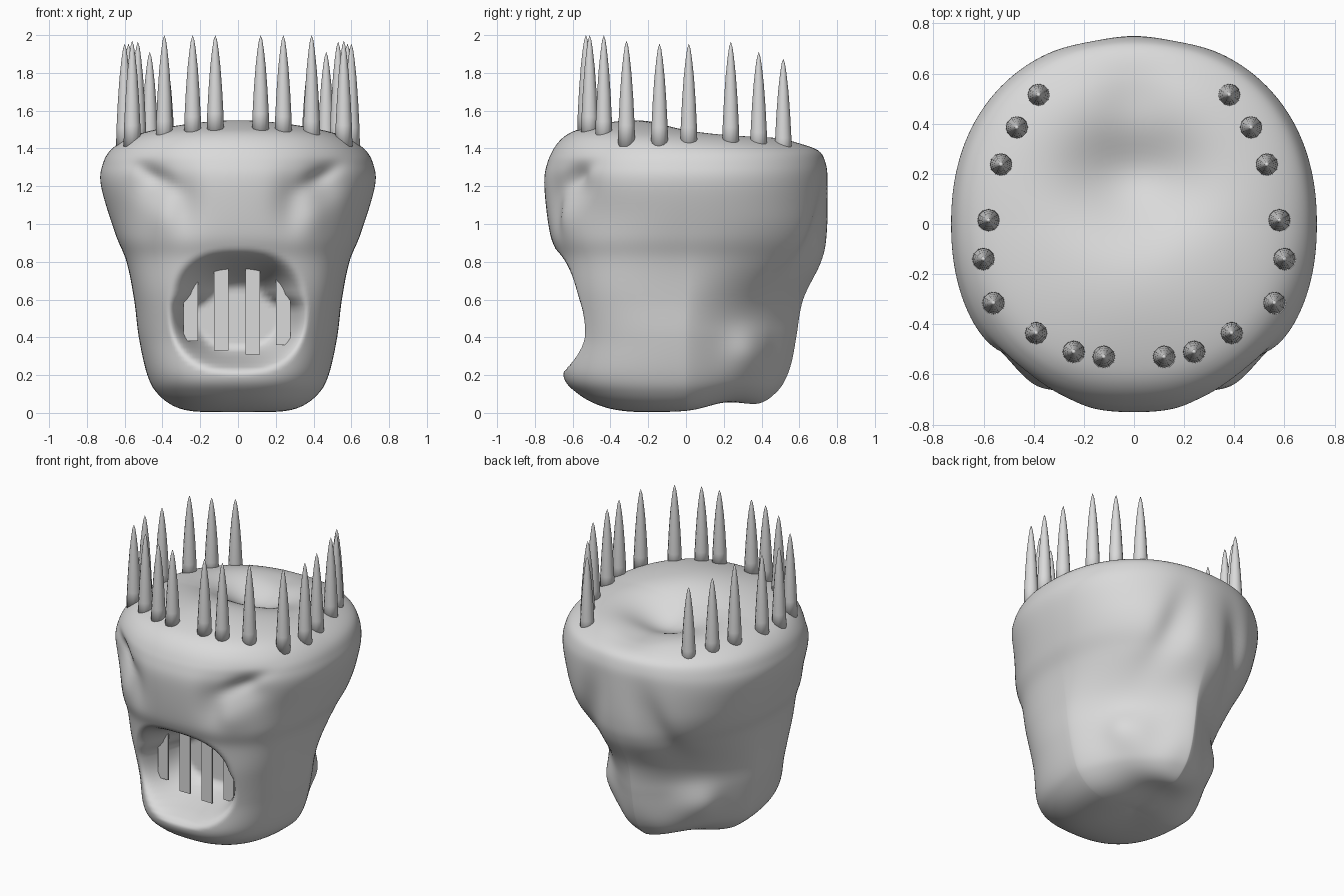
import bpy, bmesh, math

if "Cube" in bpy.data.objects:
    bpy.data.objects.remove(bpy.data.objects["Cube"])

grey = bpy.data.materials.new("stone grey")
grey.diffuse_color = (0.7, 0.7, 0.7, 1)
grey.use_nodes = True
grey.node_tree.nodes["Principled BSDF"].inputs["Base Color"].default_value = grey.diffuse_color


def finish(name, bm, smooth=True):
    bmesh.ops.remove_doubles(bm, verts=bm.verts, dist=0.0005)
    bmesh.ops.recalc_face_normals(bm, faces=bm.faces)
    me = bpy.data.meshes.new(name)
    bm.to_mesh(me)
    bm.free()
    me.materials.append(grey)
    for p in me.polygons:
        p.use_smooth = smooth
    ob = bpy.data.objects.new(name, me)
    bpy.context.collection.objects.link(ob)
    return ob


def sstep(a, b, v):
    t = max(0, min(1, (v - a) / (b - a)))
    return t * t * (3 - 2 * t)


def bump(*pairs):
    # gaussian falloff from (offset, spread) pairs
    return math.exp(-sum((d / s) ** 2 for d, s in pairs))


def catmull(a, b, c, d, t):
    return 0.5 * (2 * b + (c - a) * t + (2 * a - 5 * b + 4 * c - d) * t * t
                  + (3 * b - a - 3 * c + d) * t ** 3)


# head cross-sections: height, half width, front depth, back depth
ROWS = [(0.02, 0, 0, 0), (0.005, .2, .25, .2), (.03, .33, .43, .38),
        (.1, .425, .57, .5), (.2, .48, .65, .56), (.4, .525, .63, .585),
        (.6, .55, .635, .62), (.8, .59, .665, .715), (.95, .65, .72, .745),
        (1.2, .725, .75, .75), (1.32, .715, .735, .74), (1.4, .665, .69, .695),
        (1.46, .56, .58, .59), (1.5, .4, .42, .43), (1.525, .2, .2, .2),
        (1.53, 0, 0, 0)]
COLS, STEPS = 192, 8


def sculpt(x, y, z):
    ax = abs(x)
    nx, ny, nz = x, y, z
    sx = 1 if x >= 0 else -1
    if y < 0 and z < 1.42:
        # angry eye sockets with a slanting brow crease, and cheekbones
        ny += 0.06 * bump((ax - .45, .12), (z - 1.22, .11))
        ny += 0.03 * bump((z - (1.2 + .5 * (ax - .33)), .05), (ax - .43, .11))
        ny += 0.03 * bump((ax - .28, .08), (z - 1.12, .15))
        ny -= 0.02 * bump((ax - .4, .09), (z - 1.03, .1))
        # open mouth: sloping roof, rounded box outline, sloping lower lip
        up = z > .55
        d = ((ax / .375) ** 2.5 + (abs(z - .55) / (.32 if up else .34)) ** 2.5) ** .4
        m = 1 - sstep(.58 - .24 * sstep(.55, .63, z), 1.0, d)
        ny += m * (-.24 - ny)
    if y > 0 and z < 1.4:
        # shallow slanting groove beside the skull, and jaw corner bumps
        line = ax - (.2 + (1.15 - z) * .2)
        ny -= .05 * bump((line, .1), (z - .92, .24)) * sstep(.2, .5, y)
        j = bump((y - .33, .11), (z - .32, .12)) * sstep(.1, .25, ax)
        nx += sx * .05 * j
        ny += .01 * j
        ny -= .03 * bump((x, .1), (z - .12, .16)) * sstep(.3, .5, y)
    if z > 1.3:
        # tilted crown with a dished middle and a shallow rear channel
        k = sstep(1.36, 1.46, z)
        nz += k * ((-.06 if y < 0 else -.025) * y
                   - .15 * bump((x, .27), (y - .19, .21))
                   - .03 * bump((x, .15), (y - .5, .14))
                   + .015 * bump((x, .3), (y + .3, .2)))
    # arched underside at the rear
    nz += .05 * bump((x, .4), (y - .22, .16)) * (1 - sstep(.03, .25, z))
    return nx, ny, max(nz, 0)


# head: blunt in front, with a narrow wedge-shaped neck below the rear skull
bm = bmesh.new()
rings = []
for i in range(len(ROWS) - 1):
    q = [ROWS[max(0, min(len(ROWS) - 1, i + k))] for k in (-1, 0, 1, 2)]
    last = i == len(ROWS) - 2
    for s in range(STEPS + (1 if last else 0)):
        z, w, f, b = (catmull(*v, s / STEPS) for v in zip(*q))
        n_front = 2.5 + .5 * bump((z - .65, .2)) - .3 * sstep(.8, 1.1, z)
        n_back = 1.3 + .9 * sstep(.45, 1.05, z)
        ring = []
        for c in range(COLS):
            a = 2 * math.pi * c / COLS
            ca, sa = math.cos(a), math.sin(a)
            e = 2 / (n_back if sa > 0 else n_front)
            x = w * math.copysign(abs(ca) ** e, ca)
            y = (b if sa > 0 else f) * math.copysign(abs(sa) ** e, sa)
            ring.append(bm.verts.new(sculpt(x, y, z)))
        rings.append(ring)
for r0, r1 in zip(rings, rings[1:]):
    for c in range(COLS):
        n = (c + 1) % COLS
        bm.faces.new((r0[c], r0[n], r1[n], r1[c]))
finish("head", bm)

# mouth bars: thin flat teeth (x centre, bottom, top)
for i, (x, z0, z1) in enumerate([(-.25, .38, .73), (-.088, .33, .765),
                                 (.078, .31, .77), (.24, .36, .73)]):
    bm = bmesh.new()
    bmesh.ops.create_cube(bm, size=1)
    for v in bm.verts:
        v.co = (x + v.co.x * .077, -.44 + v.co.y * .01,
                (z0 + z1) / 2 + v.co.z * (z1 - z0))
    finish("tooth_bar_%d" % (i + 1), bm, False)

# crown spikes: x, y, base, tip
SPIKES = [(.12, -.53, 1.48, 2.0), (.24, -.51, 1.46, 2.0), (.39, -.435, 1.43, 2.0),
          (.56, -.315, 1.41, 1.97), (.6, -.14, 1.4, 1.955), (.58, .015, 1.4, 1.955),
          (.53, .237, 1.4, 1.965), (.467, .385, 1.38, 1.91), (.38, .515, 1.35, 1.875)]
PROFILE = [(0, .046), (.2, .043), (.45, .036), (.68, .027), (.85, .017),
           (.95, .009), (1, 0)]
for i, (px, py, z0, z1) in enumerate(SPIKES):
    for side in (-1, 1):
        bm = bmesh.new()
        rings = []
        for t, r in PROFILE:
            rings.append([bm.verts.new((side * px + r * math.cos(k * math.pi / 6),
                                        py + r * math.sin(k * math.pi / 6),
                                        z0 + t * (z1 - z0))) for k in range(12)])
        bm.faces.new(rings[0])
        for r0, r1 in zip(rings, rings[1:]):
            for k in range(12):
                n = (k + 1) % 12
                bm.faces.new((r0[k], r0[n], r1[n], r1[k]))
        finish("crown_spike_%s_%d" % ("left" if side < 0 else "right", i + 1), bm)
